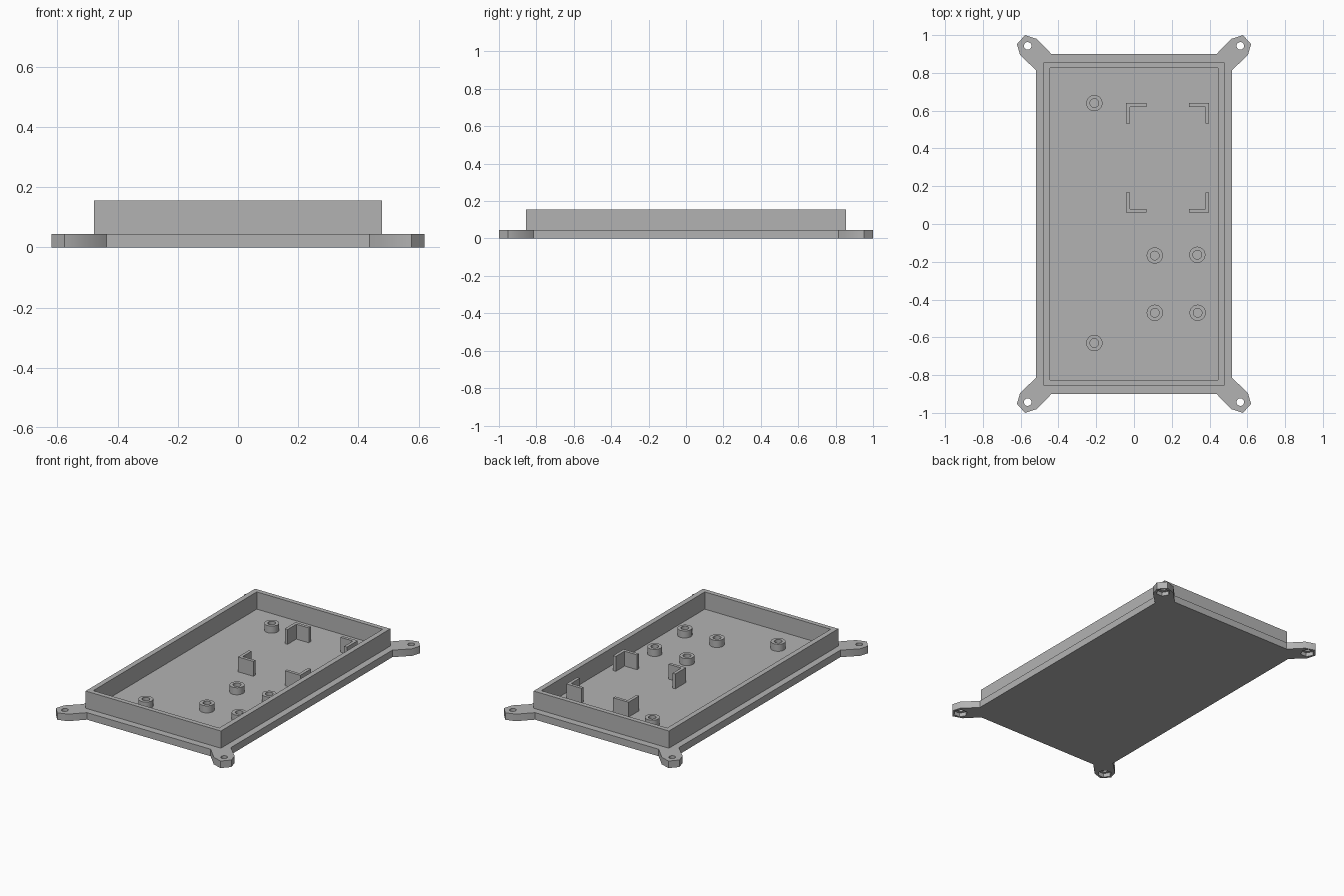
import bpy, bmesh
from math import sin, cos, tau, radians

cube = bpy.data.objects.get("Cube")
if cube:
    bpy.data.objects.remove(cube, do_unlink=True)

grey = bpy.data.materials.new("plain grey")
grey.use_nodes = True
grey.diffuse_color = (0.45, 0.45, 0.45, 1)
grey.node_tree.nodes["Principled BSDF"].inputs["Base Color"].default_value = (0.45, 0.45, 0.45, 1)

BASE_TOP, WALL_TOP = 0.045, 0.155
BOSS_TOP, BRACKET_TOP = 0.09, 0.14


def finish(name, bm):
    bmesh.ops.recalc_face_normals(bm, faces=bm.faces)
    mesh = bpy.data.meshes.new(name)
    bm.to_mesh(mesh)
    bm.free()
    mesh.materials.append(grey)
    obj = bpy.data.objects.new(name, mesh)
    bpy.context.collection.objects.link(obj)
    return obj


def select(obj):
    bpy.ops.object.select_all(action='DESELECT')
    obj.select_set(True)
    bpy.context.view_layer.objects.active = obj


def smooth(obj):
    select(obj)
    bpy.ops.object.shade_smooth_by_angle(angle=radians(32))


def prism(name, outline, z0, z1):
    """Closed outline extruded from z0 to z1."""
    bm = bmesh.new()
    face = bm.faces.new([bm.verts.new((x, y, z0)) for x, y in outline])
    top = bmesh.ops.extrude_face_region(bm, geom=[face])["geom"]
    moved = [v for v in top if isinstance(v, bmesh.types.BMVert)]
    bmesh.ops.translate(bm, verts=moved, vec=(0, 0, z1 - z0))
    return finish(name, bm)


def ring(name, outer, inner, z0, z1):
    """Hollow prism between two outlines with equal point counts."""
    bm = bmesh.new()
    loops = [[bm.verts.new((x, y, z)) for x, y in pts]
             for pts, z in ((outer, z0), (outer, z1), (inner, z1), (inner, z0))]
    n = len(outer)
    for k in range(4):
        a, b = loops[k], loops[(k + 1) % 4]
        for i in range(n):
            j = (i + 1) % n
            bm.faces.new((a[i], a[j], b[j], b[i]))
    return finish(name, bm)


def circle(x, y, r, n):
    return [(x + r * cos(tau * i / n), y + r * sin(tau * i / n)) for i in range(n)]


def rect(x, y):
    return [(-x, -y), (x, -y), (x, y), (-x, y)]


def cut(target, cutter):
    mod = target.modifiers.new("cut", 'BOOLEAN')
    mod.operation, mod.solver, mod.object = 'DIFFERENCE', 'EXACT', cutter
    select(target)
    bpy.ops.object.modifier_apply(modifier=mod.name)
    bpy.data.objects.remove(cutter, do_unlink=True)


# Base plate with a mounting ear at every corner
ear = [(0.52, 0.815), (0.603, 0.895), (0.62, 0.952), (0.577, 1.0), (0.515, 0.98), (0.437, 0.9)]
corners = [(1, 1), (-1, 1), (-1, -1), (1, -1)]
outline = []
for sx, sy in corners:
    pts = ear if sx * sy > 0 else ear[::-1]
    outline += [(x * sx, y * sy) for x, y in pts]
base = prism("base_plate", outline, 0, BASE_TOP)

# Screw holes, with hexagonal nut pockets underneath
for sx, sy in corners:
    x, y = 0.563 * sx, 0.943 * sy
    cut(base, prism("hole_cutter", circle(x, y, 0.02, 20), -0.02, 0.08))
    cut(base, prism("nut_cutter", circle(x, y, 0.042, 6), -0.02, 0.025))
smooth(base)

# Rim wall
ring("rim_wall", rect(0.478, 0.855), rect(0.445, 0.825), BASE_TOP, WALL_TOP)

# Hollow screw bosses
for x, y in [(-0.21, 0.64), (-0.21, -0.63), (0.11, -0.167),
             (0.335, -0.163), (0.11, -0.47), (0.337, -0.47)]:
    smooth(ring("screw_boss", circle(x, y, 0.043, 28), circle(x, y, 0.023, 28),
                BASE_TOP, BOSS_TOP))

# L-shaped corner brackets that hold a rectangular part
LENGTH, THICK = 0.108, 0.02
ell = [(0, 0), (LENGTH, 0), (LENGTH, THICK), (THICK, THICK), (THICK, LENGTH), (0, LENGTH)]
for sx, sy in corners:
    cx, cy = 0.178 + 0.22 * sx, 0.35 + 0.29 * sy
    prism("corner_bracket", [(cx - sx * x, cy - sy * y) for x, y in ell], BASE_TOP, BRACKET_TOP)
